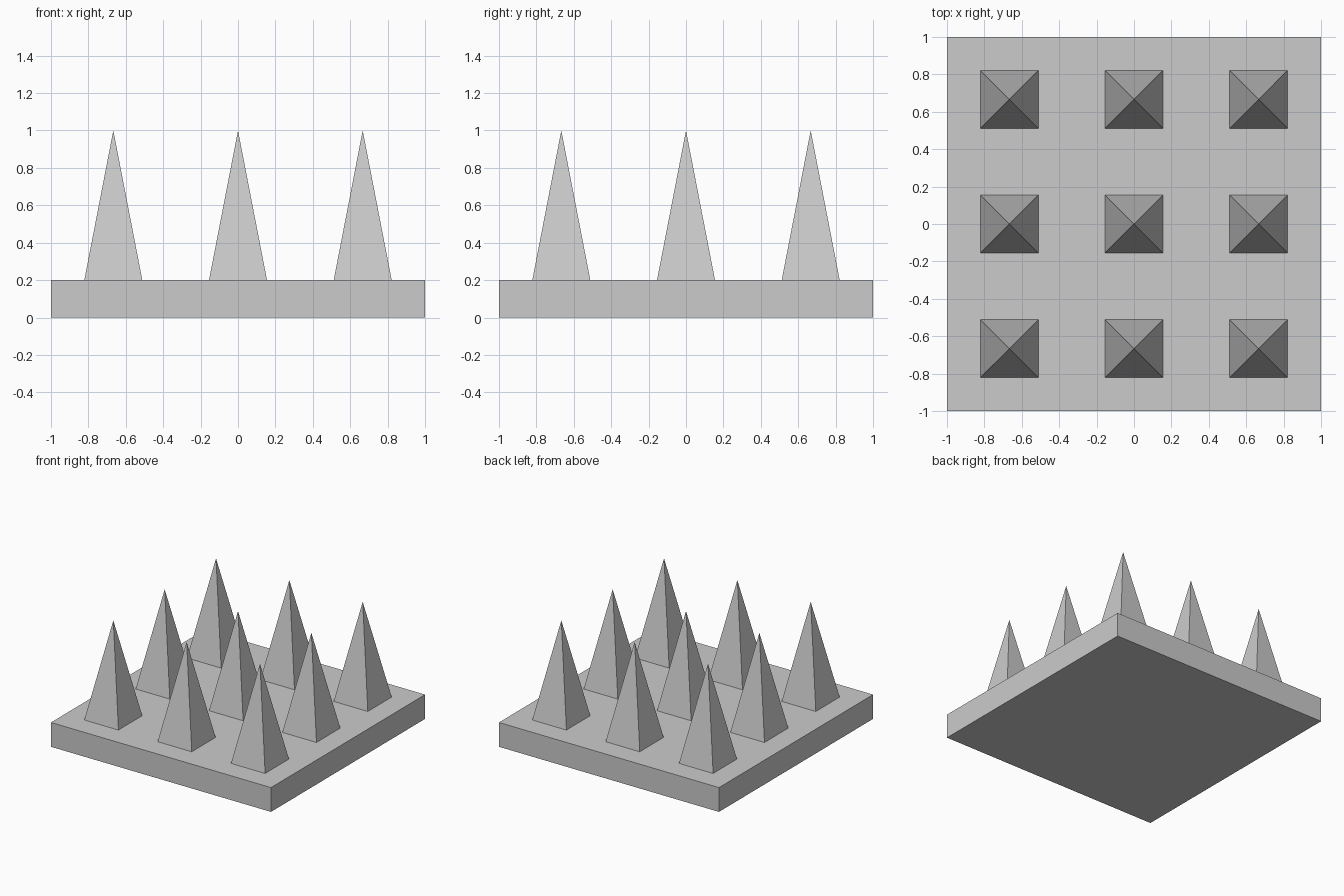
import bpy
import math

if "Cube" in bpy.data.objects:
    bpy.data.objects.remove(bpy.data.objects["Cube"])

PLATE_TOP = 0.2
TIP_Z = 1.0
SPACING = 2 / 3
HALF_WIDTH = 0.155


def add_spike(name, x, y):
    """Four-sided pyramid standing on the plate, sides square to the axes."""
    height = TIP_Z - PLATE_TOP
    bpy.ops.mesh.primitive_cone_add(
        vertices=4, radius1=HALF_WIDTH * math.sqrt(2), radius2=0, depth=height,
        location=(x, y, PLATE_TOP + height / 2), rotation=(0, 0, math.pi / 4))
    spike = bpy.context.object
    spike.name = name
    bpy.ops.object.transform_apply(location=False, rotation=True, scale=True)


# Base plate
bpy.ops.mesh.primitive_cube_add(size=1, location=(0, 0, PLATE_TOP / 2))
plate = bpy.context.object
plate.name = "base_plate"
plate.scale = (2, 2, PLATE_TOP)
bpy.ops.object.transform_apply(location=False, rotation=False, scale=True)

# Three by three grid of spikes
for row in range(3):
    for col in range(3):
        add_spike(f"spike_{row + 1}_{col + 1}",
                  (col - 1) * SPACING, (row - 1) * SPACING)
